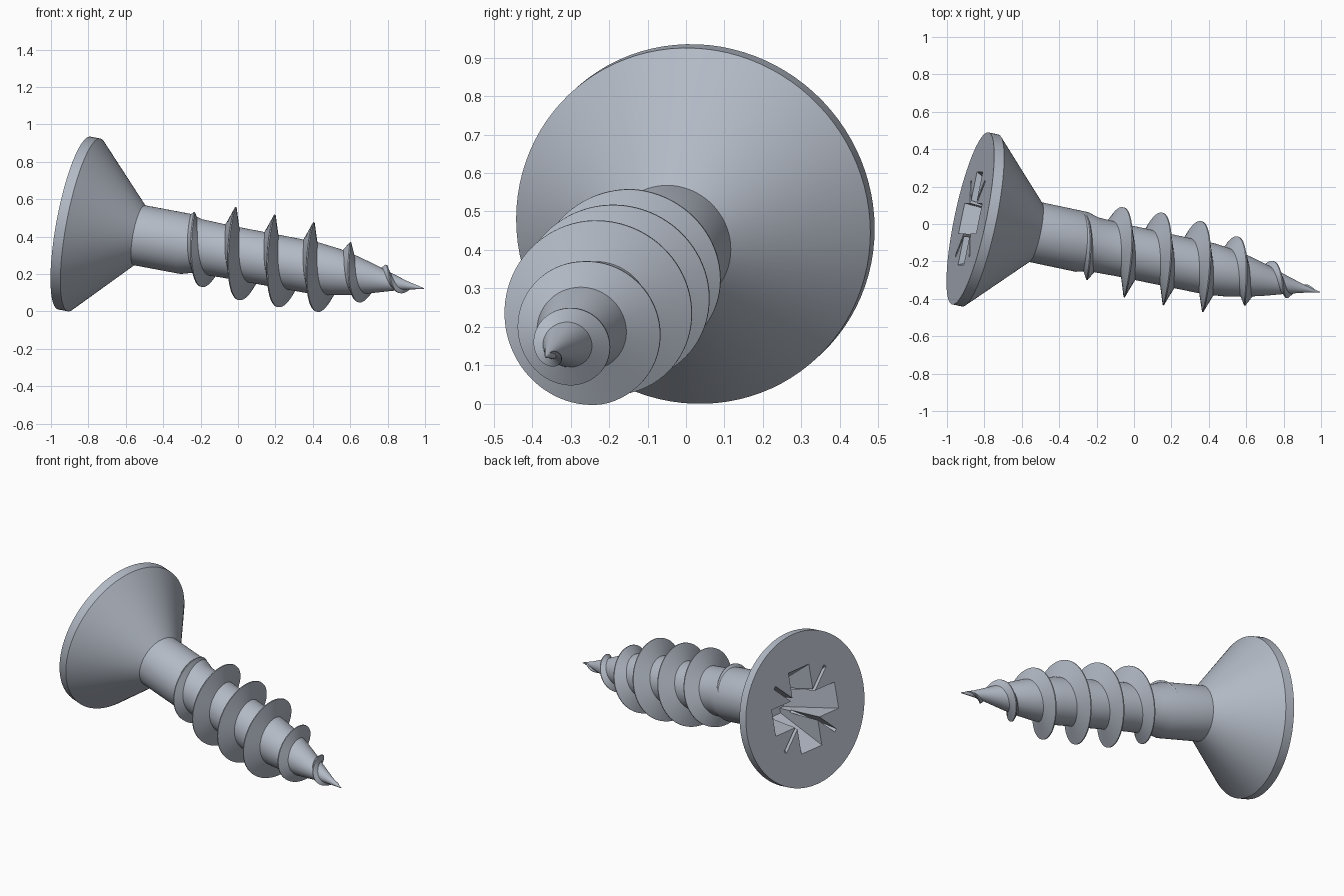
import bpy, bmesh, math
from mathutils import Vector, Matrix

cube = bpy.data.objects.get("Cube")
if cube:
    bpy.data.objects.remove(cube, do_unlink=True)

steel = bpy.data.materials.new("grey_steel")
steel.use_nodes = True
COLOUR = (0.45, 0.49, 0.56, 1)
steel.diffuse_color = COLOUR
steel.node_tree.nodes["Principled BSDF"].inputs["Base Color"].default_value = COLOUR

# Screw frame: local z runs from the head to the tip
HEAD = Vector((-0.875, 0.03, 0.4725))
TIP = Vector((0.995, -0.365, 0.122))
axis = (TIP - HEAD).normalized()
LENGTH = (TIP - HEAD).length
up = Vector((-axis.z, 0, axis.x)).normalized()
side = axis.cross(up)
FRAME = Matrix.Translation(HEAD) @ Matrix((up, side, axis)).transposed().to_4x4()


def make_object(name, bm):
    bmesh.ops.remove_doubles(bm, verts=bm.verts, dist=1e-5)
    bmesh.ops.recalc_face_normals(bm, faces=bm.faces)
    mesh = bpy.data.meshes.new(name)
    bm.to_mesh(mesh)
    bm.free()
    mesh.materials.append(steel)
    obj = bpy.data.objects.new(name, mesh)
    bpy.context.collection.objects.link(obj)
    obj.matrix_world = FRAME
    return obj


def activate(obj):
    bpy.ops.object.select_all(action="DESELECT")
    obj.select_set(True)
    bpy.context.view_layer.objects.active = obj


def skin(rings):
    """Join consecutive closed rings with quads and cap both ends."""
    bm = bmesh.new()
    rows = [[bm.verts.new(p) for p in ring] for ring in rings]
    n = len(rows[0])
    for a, b in zip(rows, rows[1:]):
        for i in range(n):
            j = (i + 1) % n
            bm.faces.new((a[i], a[j], b[j], b[i]))
    bm.faces.new(rows[0])
    bm.faces.new(rows[-1])
    return bm


def circle(r, t, n=96):
    return [(r * math.cos(math.tau * i / n), r * math.sin(math.tau * i / n), t)
            for i in range(n)]


def sample(points, t):
    """Linear interpolation in (t, radius) pairs."""
    for (t0, r0), (t1, r1) in zip(points, points[1:]):
        if t <= t1:
            return r0 + (r1 - r0) * max(0, t - t0) / (t1 - t0)
    return points[-1][1]


# Head, shank and tapering core
PROFILE = [(0, 0.47), (0.055, 0.47), (0.36, 0.163), (0.62, 0.163), (0.68, 0.146),
           (0.85, 0.141), (1.33, 0.139), (1.45, 0.126), (1.55, 0.106),
           (1.65, 0.08), (1.75, 0.05), (1.85, 0.022), (LENGTH, 0.002)]
body = make_object("head_and_shank", skin([circle(r, t) for t, r in PROFILE]))


# Cross recess with four thin diagonal slots
def cutter(name, length, width, bottom_length, bottom_width, depth, angle):
    def rect(l, w, t):
        return [(l, w, t), (-l, w, t), (-l, -w, t), (l, -w, t)]
    bm = skin([rect(length, width, -0.02), rect(bottom_length, bottom_width, depth)])
    bm.transform(Matrix.Rotation(angle, 4, "Z"))
    obj = make_object(name, bm)
    obj.hide_render = True
    return obj


cutters = []
for k in range(2):
    turn = k * math.pi / 2
    cutters.append(cutter("recess_cutter", 0.265, 0.084, 0.09, 0.06, 0.3, turn))
    cutters.append(cutter("slot_cutter", 0.305, 0.011, 0.1, 0.008, 0.22,
                          turn + math.pi / 4))
activate(body)
for c in cutters:
    mod = body.modifiers.new("recess", "BOOLEAN")
    mod.operation = "DIFFERENCE"
    mod.solver = "EXACT"
    mod.object = c
    bpy.ops.object.modifier_apply(modifier=mod.name)
for c in cutters:
    bpy.data.objects.remove(c, do_unlink=True)

# Sharp right-handed thread that grows from the shank and fades at the tip
CREST = [(0.57, 0.158), (0.636, 0.176), (0.75, 0.212), (0.85, 0.243), (1.29, 0.24),
         (1.4, 0.226), (1.5, 0.172), (1.61, 0.136), (1.72, 0.086), (1.83, 0.045),
         (1.91, 0.01)]
PITCH = 0.217
START, END = CREST[0][0], CREST[-1][0]
STEPS = 520
rings = []
for s in range(STEPS + 1):
    t = START + (END - START) * s / STEPS
    a = math.tau * (t - 0.851) / PITCH
    crest = sample(CREST, t)
    half = min(0.04, 0.012 + 0.4 * max(0, crest - sample(PROFILE, t)))
    ring = []
    for dt, edge in ((-half, False), (-0.003, True), (0.003, True), (half, False)):
        r = crest if edge else max(0.001, sample(PROFILE, t + dt) - 0.004)
        ring.append((r * math.cos(a), r * math.sin(a), t + dt))
    rings.append(ring)
thread = make_object("thread", skin(rings))

for obj in (body, thread):
    activate(obj)
    bpy.ops.object.shade_smooth_by_angle(angle=math.radians(30))
